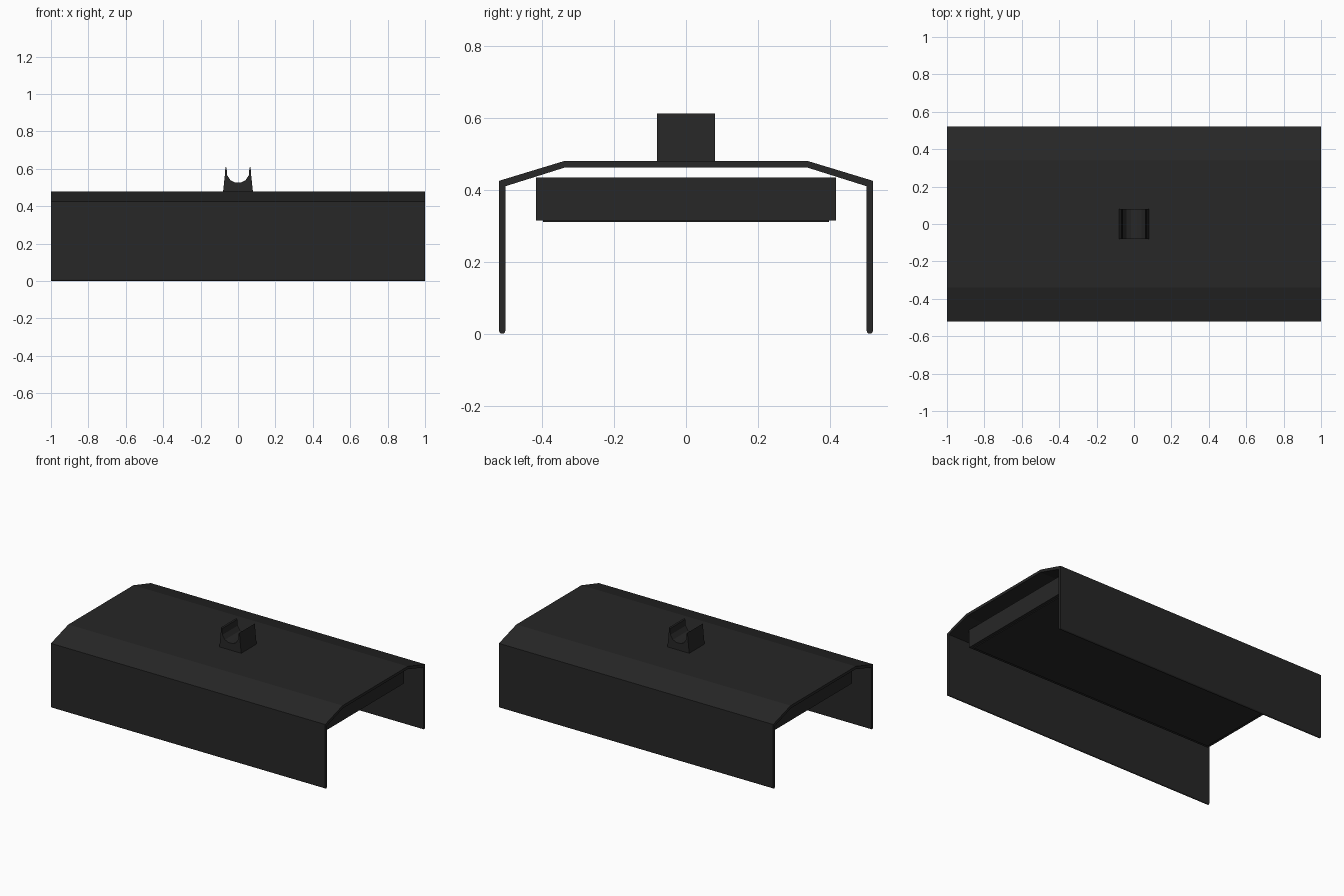
import bpy, bmesh, math
from mathutils import Vector

cube = bpy.data.objects.get("Cube")
if cube:
    bpy.data.objects.remove(cube, do_unlink=True)


def make_material(name, colour):
    mat = bpy.data.materials.new(name)
    mat.use_nodes = True
    mat.diffuse_color = colour
    bsdf = next(n for n in mat.node_tree.nodes if n.type == 'BSDF_PRINCIPLED')
    bsdf.inputs["Base Color"].default_value = colour
    return mat


charcoal = make_material("charcoal", (0.02, 0.02, 0.02, 1))


def extrude_profile(name, points, direction):
    """Extrude a closed profile symmetrically along +/- direction."""
    bm = bmesh.new()
    d = Vector(direction)
    face = bm.faces.new([bm.verts.new(Vector(p) - d) for p in points])
    ext = bmesh.ops.extrude_face_region(bm, geom=[face])
    verts = [g for g in ext["geom"] if isinstance(g, bmesh.types.BMVert)]
    bmesh.ops.translate(bm, verts=verts, vec=2 * d)
    bmesh.ops.recalc_face_normals(bm, faces=bm.faces)
    mesh = bpy.data.meshes.new(name)
    bm.to_mesh(mesh)
    bm.free()
    mesh.materials.append(charcoal)
    obj = bpy.data.objects.new(name, mesh)
    bpy.context.collection.objects.link(obj)
    return obj


def box(name, x, y, z0, z1):
    corners = [(0, -y, z0), (0, y, z0), (0, y, z1), (0, -y, z1)]
    return extrude_profile(name, corners, (x, 0, 0))


# Bent sheet cover with rounded lower edges
R = 0.009
outer = [(0.52, 0.425), (0.339, 0.48)]
inner = [(0.337, 0.462), (0.502, 0.41)]
cap = [(0.511 + R * math.cos(a), R + R * math.sin(a))
       for a in [-math.pi * i / 6 for i in range(7)]]
half = inner + cap[::-1] + outer
profile = half + [(-y, z) for y, z in reversed(half)]
extrude_profile("cover", [(0, y, z) for y, z in profile], (1, 0, 0))

# Inner housing and its thin base plate
box("housing", 0.917, 0.417, 0.315, 0.434)
box("base_plate", 0.897, 0.397, 0.31, 0.316)

# Two-pronged cradle on top
side = [(0.08, 0.475), (0.071, 0.56), (0.067, 0.612),
        (0.061, 0.605), (0.058, 0.565), (0.039, 0.538), (0.015, 0.527)]
cradle = side + [(-x, z) for x, z in reversed(side)]
extrude_profile("cradle", [(x, 0, z) for x, z in cradle], (0, 0.08, 0))
